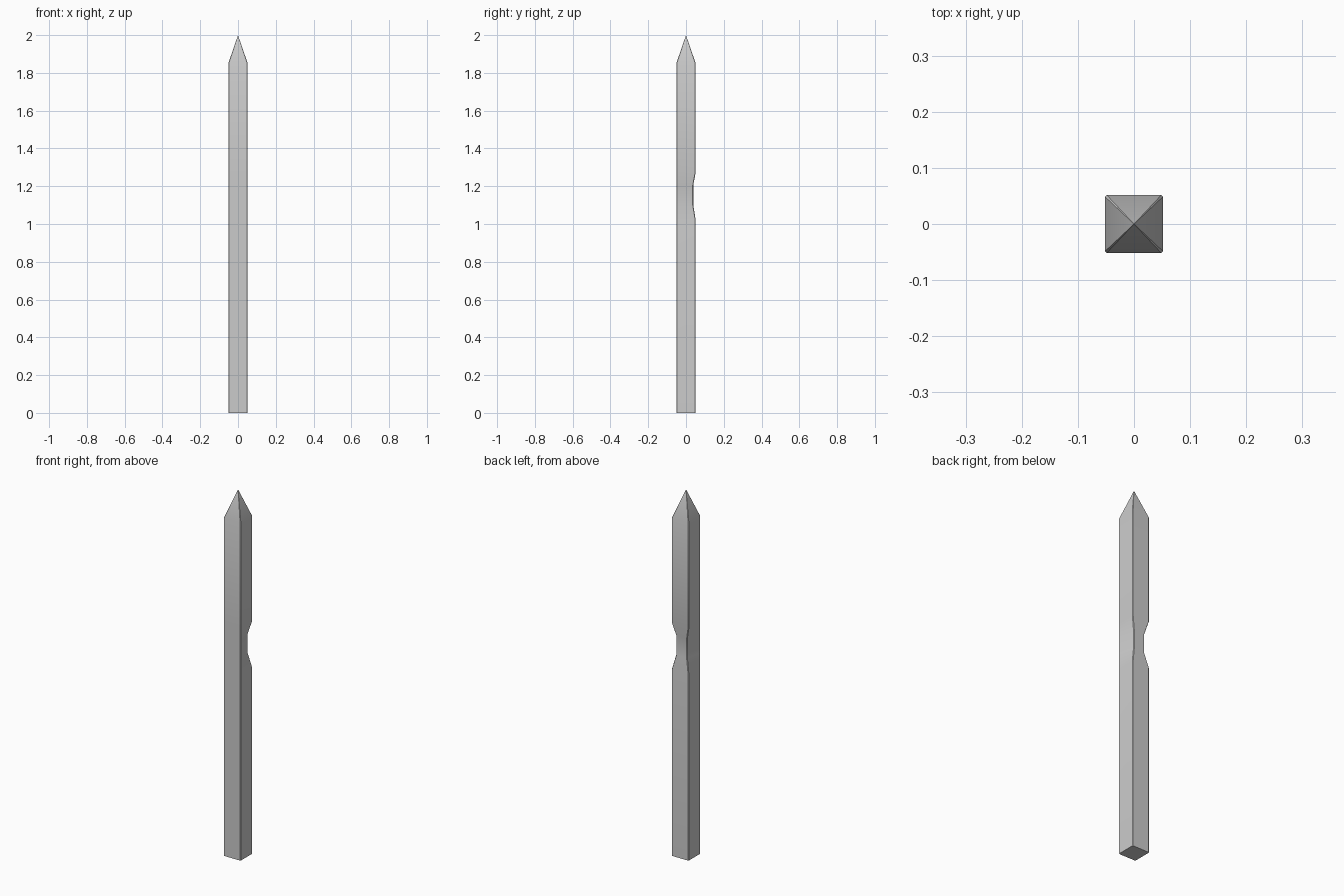
import bpy, bmesh, math

if "Cube" in bpy.data.objects:
    bpy.data.objects.remove(bpy.data.objects["Cube"])

H = 0.0515   # half width of the square post
C = 0.003    # chamfer on the long edges


def ring(bm, z, half=H, chamfer=C, notch_x=0.0, notch_y=0.0):
    """Chamfered square ring; the notch pulls the two back corners inward."""
    a, b = half, half - chamfer
    front = [(-a, -b), (-b, -a), (b, -a), (a, -b)]
    back = [(a - notch_x, b - notch_y), (b - notch_x, a - notch_y),
            (-b + notch_x, a - notch_y), (-a + notch_x, b - notch_y)]
    return [bm.verts.new((x, y, z)) for x, y in front + back]


bm = bmesh.new()
# Square shaft with a shallow worn notch on the back side
rings = [
    ring(bm, 0.0),
    ring(bm, 1.02),
    ring(bm, 1.10, notch_x=0.018, notch_y=0.013),
    ring(bm, 1.205, notch_x=0.018, notch_y=0.013),
    ring(bm, 1.275),
    ring(bm, 1.85),
]
for lo, hi in zip(rings, rings[1:]):
    for i in range(8):
        j = (i + 1) % 8
        bm.faces.new((lo[i], lo[j], hi[j], hi[i]))
bm.faces.new(rings[0][::-1])

# Pointed top
apex = bm.verts.new((0, 0, 2.0))
for i in range(8):
    bm.faces.new((rings[-1][i], rings[-1][(i + 1) % 8], apex))

bmesh.ops.recalc_face_normals(bm, faces=bm.faces)
mesh = bpy.data.meshes.new("pointed_post")
bm.to_mesh(mesh)
bm.free()
post = bpy.data.objects.new("pointed_post", mesh)
bpy.context.collection.objects.link(post)
bpy.context.view_layer.objects.active = post
post.select_set(True)
bpy.ops.object.shade_smooth_by_angle(angle=math.radians(30))
